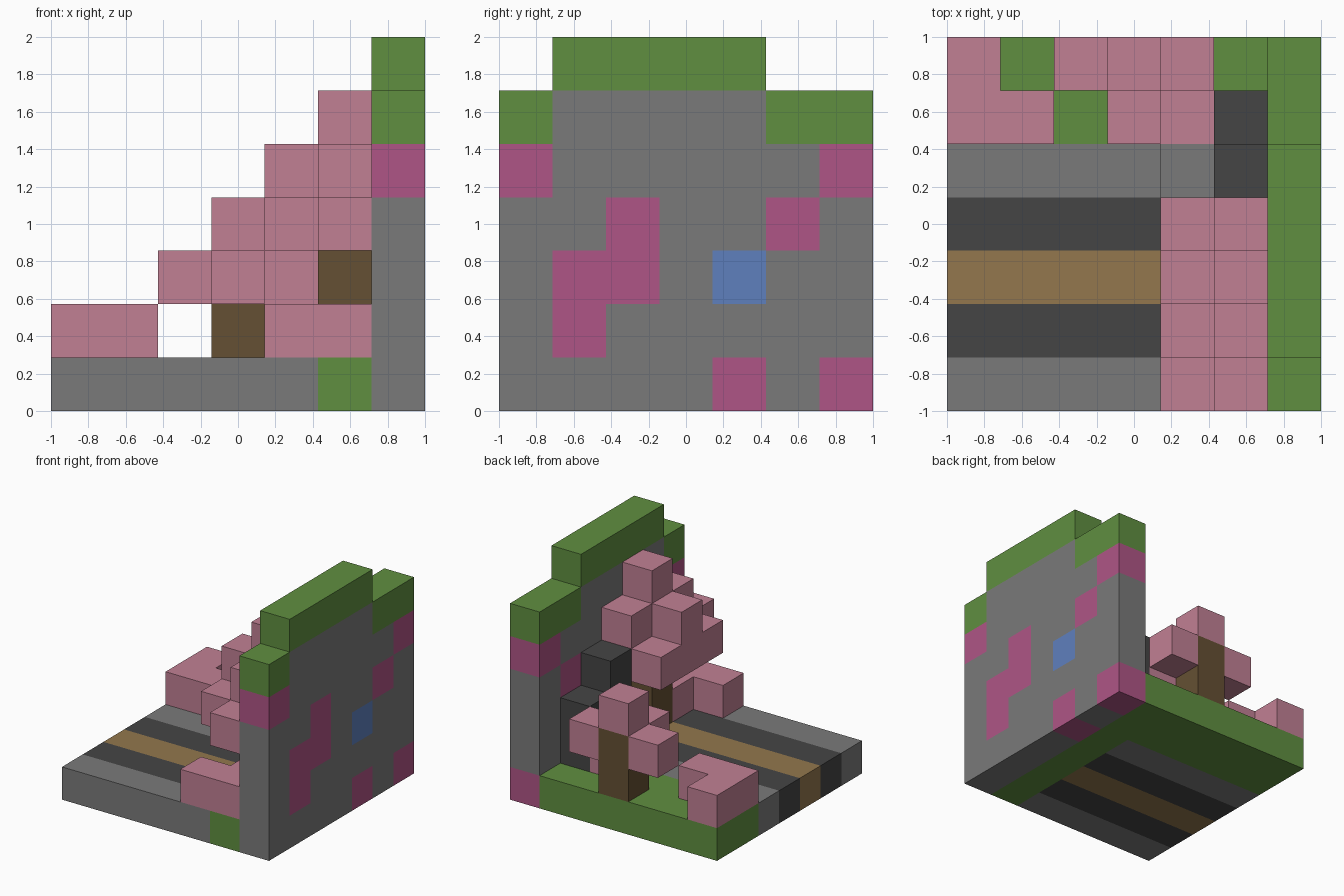
import bpy
import bmesh
from mathutils import Vector

if "Cube" in bpy.data.objects:
    bpy.data.objects.remove(bpy.data.objects["Cube"], do_unlink=True)

N = 7
SIZE = 2 / N

COLOURS = {
    "grass_green": (96, 143, 64),
    "stone_grey": (122, 122, 122),
    "blossom_pink": (193, 128, 148),
    "flower_magenta": (175, 85, 134),
    "dark_grey": (69, 69, 69),
    "path_tan": (147, 119, 77),
    "trunk_brown": (101, 80, 51),
    "window_blue": (95, 128, 190),
}


def linear(c):
    c /= 255
    return c / 12.92 if c <= 0.04045 else ((c + 0.055) / 1.055) ** 2.4


materials = {}
for name, rgb in COLOURS.items():
    mat = bpy.data.materials.new(name)
    mat.use_nodes = True
    colour = (*[linear(c) for c in rgb], 1)
    mat.diffuse_color = colour
    bsdf = mat.node_tree.nodes["Principled BSDF"]
    bsdf.inputs["Base Color"].default_value = colour
    bsdf.inputs["Roughness"].default_value = 0.9
    materials[name] = mat

# Each filled grid cell stores its part and colour
cells = {}


def fill(part, colour, xs, ys, zs):
    """Fill a block of cells; each range is one index or a (first, last) pair."""
    spans = [(s, s) if isinstance(s, int) else s for s in (xs, ys, zs)]
    rx, ry, rz = [range(a, b + 1) for a, b in spans]
    for x in rx:
        for y in ry:
            for z in rz:
                cells[x, y, z] = (part, colour)


# Ground slab: road stripes framed by grass
stripes = ["stone_grey", "dark_grey", "path_tan", "dark_grey", "stone_grey"]
for row, colour in enumerate(stripes):
    fill("ground", colour, (0, 4), row, 0)
fill("ground", "grass_green", 5, (0, 6), 0)
fill("ground", "grass_green", (0, 5), (5, 6), 0)

# Tall wall with grass on top, flowers and a window
fill("wall", "stone_grey", 6, (0, 6), (0, 4))
fill("wall", "stone_grey", 6, (1, 4), 5)
fill("wall", "grass_green", 6, (1, 4), 6)
for y in (0, 5, 6):
    fill("wall", "grass_green", 6, y, 5)
for y, z in [(0, 4), (6, 4), (2, 3), (5, 3), (1, 2), (2, 2), (1, 1), (4, 0), (6, 0)]:
    fill("wall", "flower_magenta", 6, y, z)
fill("wall", "window_blue", 6, 4, 2)

# Stone steps against the wall
fill("steps", "dark_grey", 5, 5, (1, 2))
fill("steps", "dark_grey", 5, 4, (1, 3))
fill("steps", "stone_grey", 4, 4, 1)

# Large tree
fill("large_tree_blossom", "blossom_pink", (4, 5), (1, 3), 3)
fill("large_tree_blossom", "blossom_pink", 5, 0, 3)
fill("large_tree_blossom", "blossom_pink", 5, (1, 3), 4)
fill("large_tree_blossom", "blossom_pink", 4, 2, 4)
fill("large_tree_blossom", "blossom_pink", 5, 2, 5)
fill("large_tree_trunk", "trunk_brown", 5, 2, (1, 3))

# Small tree
fill("small_tree_blossom", "blossom_pink", (2, 4), 6, 2)
fill("small_tree_blossom", "blossom_pink", 3, 5, 2)
fill("small_tree_blossom", "blossom_pink", 3, 6, 3)
fill("small_tree_trunk", "trunk_brown", 3, 6, (1, 2))

# Low bushes
fill("front_bush", "blossom_pink", (4, 5), 0, 1)
fill("front_bush", "blossom_pink", 5, 1, 1)
fill("back_bush", "blossom_pink", 0, (5, 6), 1)
fill("back_bush", "blossom_pink", 1, 5, 1)
fill("step_bush", "blossom_pink", 4, 5, 1)


def to_world(p):
    return Vector((p.x * SIZE - 1, p.y * SIZE - 1, p.z * SIZE))


def build(part):
    """Make one object from the exposed faces of a part's cells."""
    mesh = bpy.data.meshes.new(part)
    bm = bmesh.new()
    slots = []
    for cell, (owner, colour) in cells.items():
        if owner != part:
            continue
        if colour not in slots:
            slots.append(colour)
            mesh.materials.append(materials[colour])
        centre = Vector(cell) + Vector((0.5, 0.5, 0.5))
        for axis in range(3):
            for sign in (-1, 1):
                normal = Vector((0, 0, 0))
                normal[axis] = sign
                if tuple(int(c + n) for c, n in zip(cell, normal)) in cells:
                    continue
                u = Vector((0, 0, 0))
                u[(axis + 1) % 3] = 0.5
                v = normal.cross(u)
                mid = centre + normal / 2
                corners = (mid - u - v, mid + u - v, mid + u + v, mid - u + v)
                face = bm.faces.new([bm.verts.new(to_world(p)) for p in corners])
                face.material_index = slots.index(colour)
    bmesh.ops.remove_doubles(bm, verts=bm.verts, dist=0.001)
    bm.to_mesh(mesh)
    bm.free()
    bpy.context.collection.objects.link(bpy.data.objects.new(part, mesh))


for part in dict.fromkeys(owner for owner, _ in cells.values()):
    build(part)
